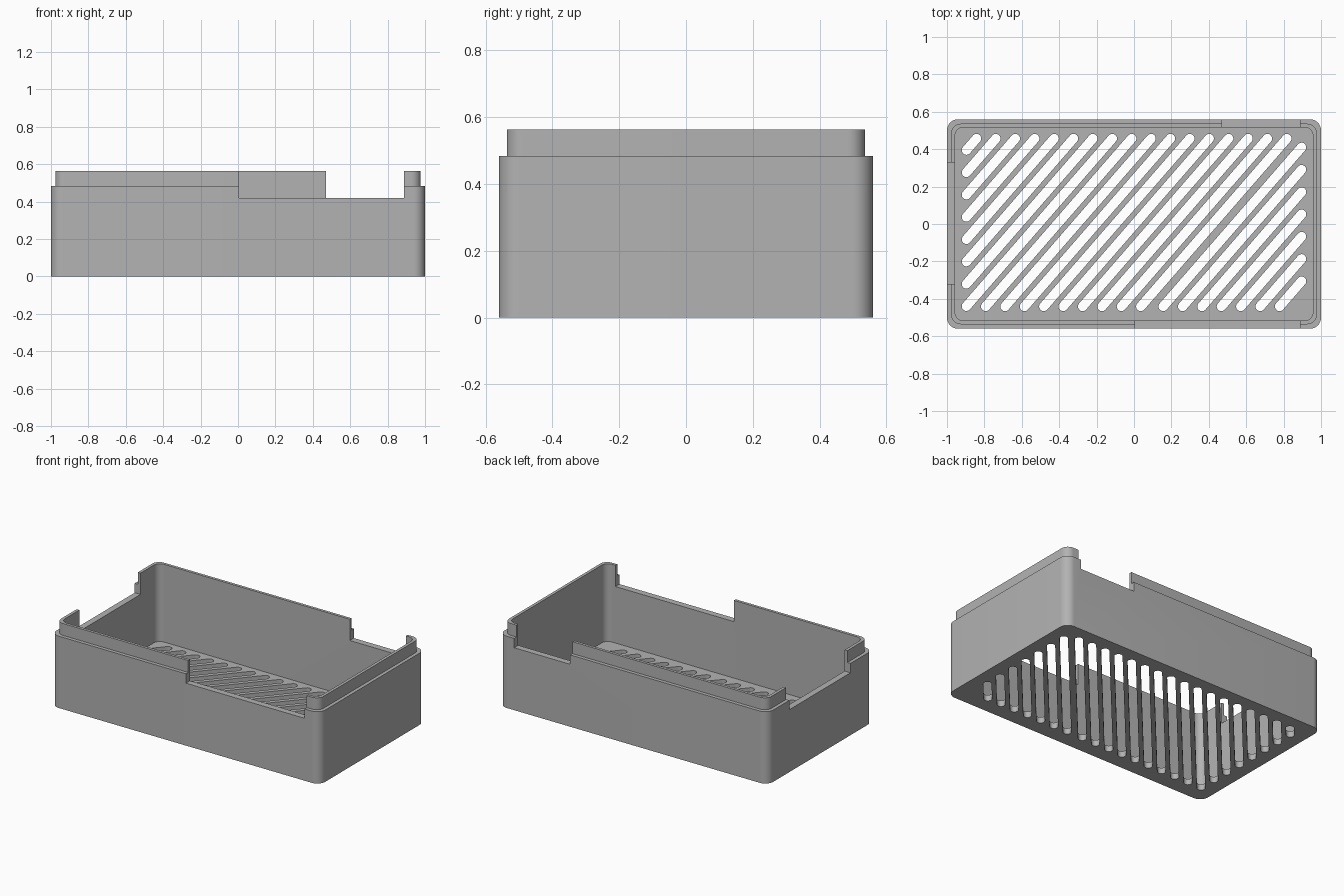
import bpy, bmesh, math

cube = bpy.data.objects.get("Cube")
if cube:
    bpy.data.objects.remove(cube, do_unlink=True)

grey = bpy.data.materials.new("plain grey")
grey.use_nodes = True
grey.diffuse_color = (0.45, 0.45, 0.45, 1)
grey.node_tree.nodes["Principled BSDF"].inputs["Base Color"].default_value = (0.45, 0.45, 0.45, 1)


def rounded_rect(hx, hy, r, steps=10):
    """Counter-clockwise outline with rounded corners."""
    pts = []
    for q, (sx, sy) in enumerate([(1, 1), (-1, 1), (-1, -1), (1, -1)]):
        for i in range(steps + 1):
            a = (q + i / steps) * math.pi / 2
            pts.append((sx * (hx - r) + r * math.cos(a), sy * (hy - r) + r * math.sin(a)))
    return pts


def capsule(a, b, r, steps=12):
    """Outline of a slot running from a to b with round ends."""
    heading = math.atan2(b[1] - a[1], b[0] - a[0])
    pts = []
    for (cx, cy), start in ((b, heading - math.pi / 2), (a, heading + math.pi / 2)):
        for i in range(steps + 1):
            t = start + math.pi * i / steps
            pts.append((cx + r * math.cos(t), cy + r * math.sin(t)))
    return pts


def loft(bm, sections):
    """Skin a stack of (outline, z) sections and cap both ends."""
    rings = [[bm.verts.new((x, y, z)) for x, y in pts] for pts, z in sections]
    for low, high in zip(rings, rings[1:]):
        n = len(low)
        for i in range(n):
            j = (i + 1) % n
            bm.faces.new((low[i], low[j], high[j], high[i]))
    bm.faces.new(rings[0][::-1])
    bm.faces.new(rings[-1])


def finish(bm, name):
    bmesh.ops.recalc_face_normals(bm, faces=bm.faces)
    mesh = bpy.data.meshes.new(name)
    bm.to_mesh(mesh)
    bm.free()
    mesh.materials.append(grey)
    obj = bpy.data.objects.new(name, mesh)
    bpy.context.collection.objects.link(obj)
    return obj


# Box: outer wall, step in to the lip, down the inside to the floor
BODY_TOP, LIP_TOP, FLOOR, NOTCH = 0.483, 0.563, 0.04, 0.42
outer = rounded_rect(1.0, 0.56, 0.06)
lip = rounded_rect(0.977, 0.536, 0.05)
inner = rounded_rect(0.957, 0.517, 0.045)
bm = bmesh.new()
loft(bm, [(outer, 0), (outer, BODY_TOP), (lip, BODY_TOP),
          (lip, LIP_TOP), (inner, LIP_TOP), (inner, FLOOR)])
box = finish(bm, "vented_box")

# Diagonal vent slots, clipped to a margin inside the floor
LEFT, RIGHT, BOTTOM, TOP = -0.896, 0.896, -0.441, 0.457
SLOPE, PITCH = 1.15, 0.1037
bm = bmesh.new()
for k in range(24):
    x_top = -0.842 + PITCH * k + (0.016 if k > 16 else 0)
    x0 = max(LEFT, x_top - (TOP - BOTTOM) / SLOPE)
    x1 = min(RIGHT, x_top)
    ends = [(x, TOP - (x_top - x) * SLOPE) for x in (x0, x1)]
    slot = capsule(*ends, 0.025)
    loft(bm, [(slot, -0.1), (slot, FLOOR + 0.1)])
slots = finish(bm, "slot_cutter")

# Notches in the front, back and one end wall
bm = bmesh.new()
for x0, x1, y0, y1 in [(0.005, 0.887, -0.7, -0.45), (0.47, 0.887, 0.45, 0.7),
                       (-1.2, -0.9, -0.32, 0.33)]:
    rect = [(x0, y0), (x1, y0), (x1, y1), (x0, y1)]
    loft(bm, [(rect, NOTCH), (rect, 0.8)])
notches = finish(bm, "notch_cutter")

bpy.ops.object.select_all(action="DESELECT")
bpy.context.view_layer.objects.active = box
box.select_set(True)
for cutter in (slots, notches):
    cutter.hide_render = True
    mod = box.modifiers.new(cutter.name, "BOOLEAN")
    mod.operation = "DIFFERENCE"
    mod.solver = "EXACT"
    mod.object = cutter
    bpy.ops.object.modifier_apply(modifier=mod.name)
    bpy.data.objects.remove(cutter, do_unlink=True)

bpy.ops.object.shade_smooth_by_angle(angle=math.radians(30))
